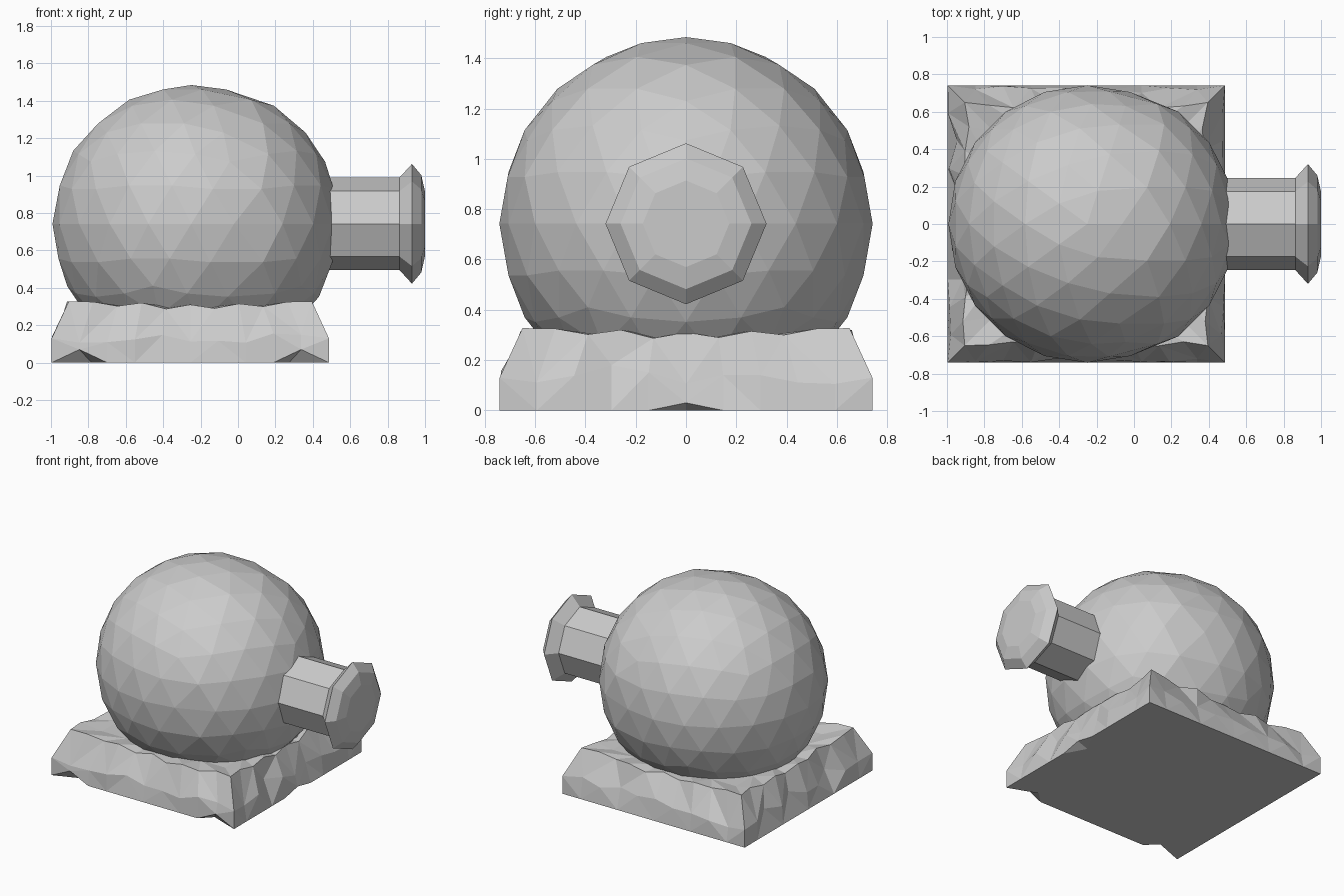
import bpy, bmesh, math, random
from mathutils import Vector

if "Cube" in bpy.data.objects:
    bpy.data.objects.remove(bpy.data.objects["Cube"])

random.seed(4)
CX, CZ, R = -0.25, 0.742, 0.742


def make_object(name, bm):
    bmesh.ops.recalc_face_normals(bm, faces=bm.faces)
    mesh = bpy.data.meshes.new(name)
    bm.to_mesh(mesh)
    bm.free()
    obj = bpy.data.objects.new(name, mesh)
    bpy.context.collection.objects.link(obj)
    return obj


def skin(bm, rings):
    # bridge consecutive rings and cap both ends
    for a, b in zip(rings, rings[1:]):
        n = len(a)
        for i in range(n):
            j = (i + 1) % n
            if i % 2:
                bm.faces.new((a[i], a[j], b[j]))
                bm.faces.new((a[i], b[j], b[i]))
            else:
                bm.faces.new((a[i], a[j], b[i]))
                bm.faces.new((a[j], b[j], b[i]))
    bm.faces.new(rings[0])
    bm.faces.new(rings[-1])


# Body: low-poly ball, its barrel side pushed slightly outwards
bm = bmesh.new()
bmesh.ops.create_icosphere(bm, subdivisions=3, radius=R)
for v in bm.verts:
    if v.co.x > 0.25:
        v.co.x += 0.052
    v.co += Vector((CX, 0, CZ))
make_object("round_body", bm)

# Barrel: eight-sided tube with flared muzzle
bm = bmesh.new()
profile = [(0.2, 0.247), (0.863, 0.247), (0.93, 0.32), (0.98, 0.26), (1.0, 0.172)]
rings = []
for x, r in profile:
    rings.append([bm.verts.new((x, r * math.cos(k * math.pi / 4),
                                CZ + r * math.sin(k * math.pi / 4))) for k in range(8)])
for a, b in zip(rings, rings[1:]):
    for i in range(8):
        j = (i + 1) % 8
        bm.faces.new((a[i], a[j], b[j], b[i]))
bm.faces.new(rings[0])
bm.faces.new(rings[-1])
make_object("barrel", bm)

# Rocky base: square rings with ten segments per side
# sides: 0 front, 1 right, 2 back, 3 left; dents are (side, step): (inset, height)
SEG = 10
bottom_notches = {(0, 1): 0.07, (0, 9): 0.07, (1, 5): 0.03}
mid_dents = {(1, 3): (0.07, 0.18), (1, 6): (0.04, 0.14), (3, 7): (0.08, 0.16),
             (3, 4): (0.06, 0.17), (3, 2): (0.05, 0.16), (2, 3): (0.04, 0.15)}
rim = [0.327, 0.325, 0.302, 0.32, 0.287, 0.31, 0.29, 0.315, 0.3, 0.325]


def ring_point(side, step, half, inset, z):
    t = -half + 2 * half * step / SEG
    p = Vector((t, -half + inset))
    for _ in range(side):
        p = Vector((-p.y, p.x))
    return (p.x - 0.255, p.y, z)


def base_ring(bm, half, shape):
    verts = []
    for side in range(4):
        for step in range(SEG):
            inset, z = shape(side, step)
            verts.append(bm.verts.new(ring_point(side, step, half, inset, z)))
    return verts


def mid_shape(side, step):
    if (side, step) in mid_dents:
        return mid_dents[side, step]
    if step == 0:
        return 0, 0.13
    return random.uniform(0, 0.025), 0.11 + random.uniform(-0.01, 0.05)


def rim_shape(side, step):
    inset = 0 if step == 0 else random.uniform(-0.01, 0.03)
    return inset, rim[step]


bm = bmesh.new()
skin(bm, [
    base_ring(bm, 0.66, lambda s, i: (0, 0)),
    base_ring(bm, 0.741, lambda s, i: (0, bottom_notches.get((s, i), 0))),
    base_ring(bm, 0.741, mid_shape),
    base_ring(bm, 0.65, rim_shape),
    base_ring(bm, 0.5, lambda s, i: (0, 0.295)),
])
make_object("rocky_base", bm)
